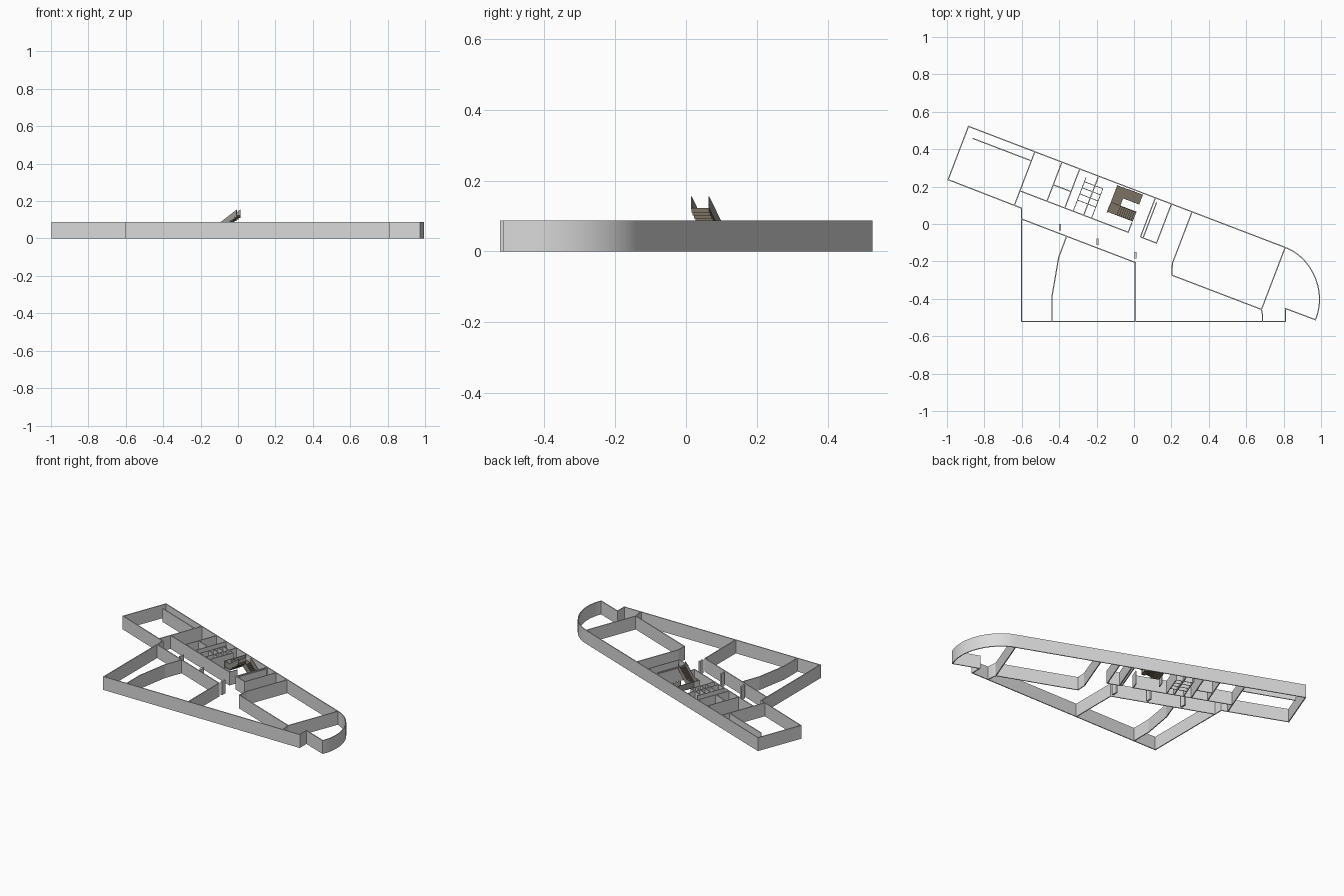
import bpy, bmesh, math
from mathutils import Vector

if "Cube" in bpy.data.objects:
    bpy.data.objects.remove(bpy.data.objects["Cube"], do_unlink=True)

HEIGHT, THICK = 0.087, 0.006


def material(name, rgb):
    m = bpy.data.materials.new(name)
    m.use_nodes = True
    m.diffuse_color = (*rgb, 1)
    m.node_tree.nodes["Principled BSDF"].inputs["Base Color"].default_value = (*rgb, 1)
    return m


WALL = material("light grey wall", (0.7, 0.7, 0.7))
TREAD = material("brown stair", (0.2, 0.17, 0.125))
RAIL = material("dark grey rail", (0.32, 0.32, 0.31))


def wing(u, v):
    """Point in the slanted wing: u along its back wall, v towards the front."""
    return Vector((-0.885 + 0.934 * u - 0.357 * v, 0.522 - 0.357 * u - 0.934 * v))


def finish(name, bm, mat):
    bmesh.ops.recalc_face_normals(bm, faces=bm.faces)
    me = bpy.data.meshes.new(name)
    bm.to_mesh(me)
    bm.free()
    me.materials.append(mat)
    ob = bpy.data.objects.new(name, me)
    bpy.context.collection.objects.link(ob)
    return ob


def wall(name, pts, closed=False, thick=THICK, z0=0.0, z1=HEIGHT, mat=WALL):
    """Mitred wall of constant thickness; z0 and z1 may be numbers or per-point lists."""
    pts = [Vector(p) for p in pts]
    n = len(pts)
    lows = z0 if isinstance(z0, list) else [z0] * n
    tops = z1 if isinstance(z1, list) else [z1] * n
    bm = bmesh.new()
    rings = []
    for i, p in enumerate(pts):
        a = (p - pts[i - 1]).normalized() if closed or i > 0 else None
        b = (pts[(i + 1) % n] - p).normalized() if closed or i < n - 1 else None
        a, b = a or b, b or a
        na, nb = Vector((-a.y, a.x)), Vector((-b.y, b.x))
        m = (na + nb).normalized()
        off = m * (thick / 2 / max(m.dot(na), 0.4))
        rings.append([bm.verts.new((*(p + s * off), z)) for s, z in
                      ((1, lows[i]), (-1, lows[i]), (-1, tops[i]), (1, tops[i]))])
    for i in range(n if closed else n - 1):
        r, q = rings[i], rings[(i + 1) % n]
        for k in range(4):
            bm.faces.new((r[k], r[(k + 1) % 4], q[(k + 1) % 4], q[k]))
    if not closed:
        bm.faces.new(rings[0])
        bm.faces.new(rings[-1])
    return finish(name, bm, mat)


def slab(bm, u0, u1, v0, v1, z0, z1):
    """Box aligned with the slanted wing."""
    ring = [wing(u0, v0), wing(u1, v0), wing(u1, v1), wing(u0, v1)]
    lo = [bm.verts.new((*p, z0)) for p in ring]
    hi = [bm.verts.new((*p, z1)) for p in ring]
    bm.faces.new(lo)
    bm.faces.new(hi)
    for i in range(4):
        j = (i + 1) % 4
        bm.faces.new((lo[i], lo[j], hi[j], hi[i]))


def curve(p0, p1, p2, p3, n):
    ps = [Vector(p) for p in (p0, p1, p2, p3)]
    return [sum((c * p for c, p in zip(((1 - t) ** 3, 3 * t * (1 - t) ** 2,
                                        3 * t * t * (1 - t), t ** 3), ps)), Vector((0, 0)))
            for t in (i / n for i in range(n + 1))]


# Outer shell with the rounded east end
nose = curve((0.97, -0.512), (1.034, -0.36), (0.95, -0.178), wing(1.813, 0), 28)
shell = wall("outer_wall", [(0.81, -0.522), (0.81, -0.452)] + nose
             + [wing(0, 0), wing(0, 0.305), (-0.602, 0.085), (-0.602, -0.522)], closed=True)

# Full-depth and partial cross walls of the wing
for u, v0, v1 in ((0.38, 0, 0.31), (0.535, 0, 0.224), (0.637, 0, 0.224), (0.745, 0, 0.224),
                  (0.857, 0.12, 0.165), (1.07, 0, 0.224), (1.085, 0.02, 0.224)):
    wall("cross_wall", [wing(u, v0), wing(u, v1)])

# Lengthwise partitions
for u0, u1, v in ((0.043, 0.375, 0.052), (0.535, 0.637, 0.13)):
    wall("partition", [wing(u0, v), wing(u1, v)])
wall("corridor_wall", [wing(0.38, 0.224), wing(1.0, 0.224), wing(1.0, 0.169)])
wall("lift_room_wall", [wing(1.07, 0.224), wing(1.162, 0.224), wing(1.162, 0)])

# Small cubicles
for v in (0.055, 0.09, 0.125, 0.16):
    wall("cubicle_divider", [wing(0.685, v), wing(0.79, v)], thick=0.004)
for u, v0 in ((0.685, 0.03), (0.79, 0.055)):
    wall("cubicle_side", [wing(u, v0), wing(u, 0.224)], thick=0.004)

# Large east hall
wall("hall_wall", [wing(1.28, 0), wing(1.28, 0.295), wing(1.3, 0.355),
                   wing(1.813, 0.355), wing(1.813, 0)])
wall("hall_link", [wing(1.813, 0.355), (0.686, -0.48), (0.688, -0.522)])

# Front court
wall("court_wall", [(-0.602, 0.027), (0.007, -0.206), (0.007, -0.522)])
wall("curved_wall", [(-0.361, -0.068), (-0.403, -0.18), (-0.438, -0.385), (-0.438, -0.522)])

# Pillars
for x, y in ((-0.395, -0.018), (-0.195, -0.095), (0.008, -0.167)):
    wall("pillar", [(x, y - 0.017), (x, y + 0.017)], thick=0.011)

# U-shaped staircase: lower flight, landing, upper flight
MID, TOP, U0, U1, U2, STEPS = 0.055, 0.122, 0.857, 0.91, 1.002, 8
bm = bmesh.new()
slab(bm, U0, U1, 0.01, 0.16, MID - 0.008, MID)
run = (U2 - U1) / STEPS
for i in range(STEPS):
    u = U1 + i * run
    up = MID + (TOP - MID) * (i + 1) / STEPS
    down = MID * (1 - (i + 1) / (STEPS + 1))
    slab(bm, u, u + run, 0.107, 0.16, up - 0.012, up)
    slab(bm, u, u + run, 0.01, 0.063, max(down - 0.012, 0), down)
finish("staircase", bm, TREAD)

# Stair rails
RISE = 0.033
for v in (0.107, 0.16):
    wall("upper_rail", [wing(U0, v), wing(U1, v), wing(U2, v)], thick=0.003,
         z0=[MID, MID, TOP], z1=[MID + RISE, MID + RISE, TOP + RISE], mat=RAIL)
for v in (0.01, 0.063):
    wall("lower_rail", [wing(U1, v), wing(U2, v)], thick=0.003,
         z0=[MID, 0.0], z1=[MID + RISE, RISE], mat=RAIL)
wall("landing_rail", [wing(U0, 0.01), wing(U0, 0.16)], thick=0.003,
     z0=MID, z1=MID + RISE, mat=RAIL)

# Smooth the rounded end while keeping corners sharp
bpy.ops.object.select_all(action="DESELECT")
shell.select_set(True)
bpy.context.view_layer.objects.active = shell
bpy.ops.object.shade_smooth_by_angle(angle=math.radians(25))
